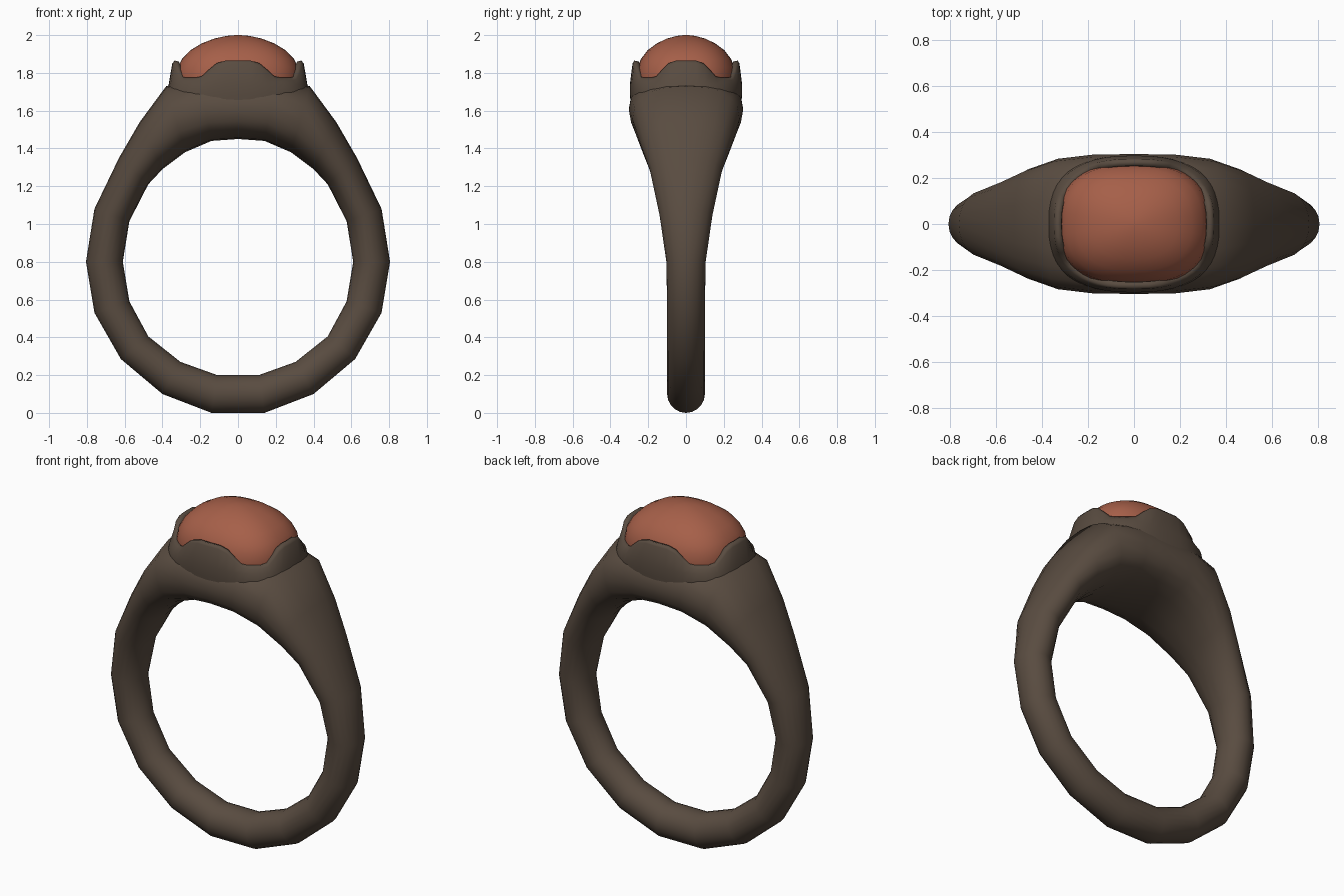
import bpy, bmesh, math

if "Cube" in bpy.data.objects:
    bpy.data.objects.remove(bpy.data.objects["Cube"])


def material(name, rgb):
    m = bpy.data.materials.new(name)
    m.diffuse_color = (*rgb, 1)
    m.use_nodes = True
    m.node_tree.nodes["Principled BSDF"].inputs["Base Color"].default_value = m.diffuse_color
    return m


metal = material("dark bronze", (0.10, 0.072, 0.052))
stone = material("red stone", (0.38, 0.115, 0.066))


def spow(v, n):
    """Signed power used for rounded-rectangle (superellipse) outlines."""
    return math.copysign(abs(v) ** (2 / n), v)


def loft(name, loops, mat, close_loops=False, caps=False):
    """Skin a list of equal-length closed loops."""
    bm = bmesh.new()
    rows = [[bm.verts.new(p) for p in loop] for loop in loops]
    k = len(rows[0])
    for i in range(len(rows) if close_loops else len(rows) - 1):
        a, b = rows[i], rows[(i + 1) % len(rows)]
        for j in range(k):
            bm.faces.new((a[j], a[(j + 1) % k], b[(j + 1) % k], b[j]))
    if caps:
        bm.faces.new(rows[0])
        bm.faces.new(rows[-1])
    bmesh.ops.recalc_face_normals(bm, faces=bm.faces)
    me = bpy.data.meshes.new(name)
    bm.to_mesh(me)
    bm.free()
    me.materials.append(mat)
    for p in me.polygons:
        p.use_smooth = True
    ob = bpy.data.objects.new(name, me)
    bpy.context.collection.objects.link(ob)
    return ob


# Band stations, right half: outer x, z, inner x, z, half width, roundness
half = [
    (0.14, 0.00, 0.11, 0.20, 0.10, 2.0),
    (0.40, 0.10, 0.305, 0.27, 0.10, 2.0),
    (0.62, 0.285, 0.475, 0.405, 0.10, 2.0),
    (0.76, 0.53, 0.575, 0.59, 0.10, 2.0),
    (0.805, 0.80, 0.61, 0.80, 0.104, 2.0),
    (0.76, 1.08, 0.575, 1.015, 0.14, 2.0),
    (0.63, 1.35, 0.475, 1.21, 0.19, 2.1),
    (0.52, 1.54, 0.40, 1.29, 0.237, 2.2),
    (0.38, 1.73, 0.28, 1.38, 0.283, 2.4),
    (0.20, 1.765, 0.14, 1.44, 0.302, 2.6),
    (0.0, 1.765, 0.0, 1.45, 0.303, 2.6),
]
stations = half + [(-a, b, -c, d, w, n) for a, b, c, d, w, n in half[-2::-1]]


def section(s, k=20):
    ox, oz, ix, iz, w, n = s
    pts = []
    for j in range(k):
        t = 2 * math.pi * j / k
        u, v = spow(math.cos(t), n), spow(math.sin(t), n)
        pts.append(((ox + ix) / 2 + (ox - ix) / 2 * u, w * v,
                    (oz + iz) / 2 + (oz - iz) / 2 * u))
    return pts


loft("ring_band", [section(s) for s in stations], metal, close_loops=True)

# Setting and stone share one rounded outline
SEG = 48


def outline(rx, ry, z, n=2.5):
    """Outline loop; z is a number or a function of the angle."""
    pts = []
    for j in range(SEG):
        t = 2 * math.pi * j / SEG
        pts.append((rx * spow(math.cos(t), n), ry * spow(math.sin(t), n),
                    z(t) if callable(z) else z))
    return pts


def rim(t):
    """Rim rises into four tabs and dips on the diagonals."""
    f = min(1, max(0, (math.cos(4 * t) + 0.6) / 1.3))
    return 1.775 + 0.09 * f


loft("stone_setting", [
    outline(0.40, 0.285, 1.58),
    outline(0.385, 0.297, 1.68),
    outline(0.367, 0.297, 1.74),
    outline(0.348, 0.283, lambda t: rim(t) - 0.015),
    outline(0.335, 0.274, rim),
    outline(0.315, 0.252, lambda t: rim(t) - 0.005),
    outline(0.30, 0.24, 1.65),
], metal)

# Domed stone
dome = [(1.0, 1.70), (1.0, 1.78), (0.975, 1.83), (0.90, 1.875), (0.77, 1.92),
        (0.58, 1.957), (0.38, 1.982), (0.18, 1.996), (0.04, 2.0)]
loft("domed_stone", [outline(0.328 * r, 0.264 * r, z, 2.2 + 0.3 * r)
                     for r, z in dome], stone, caps=True)
